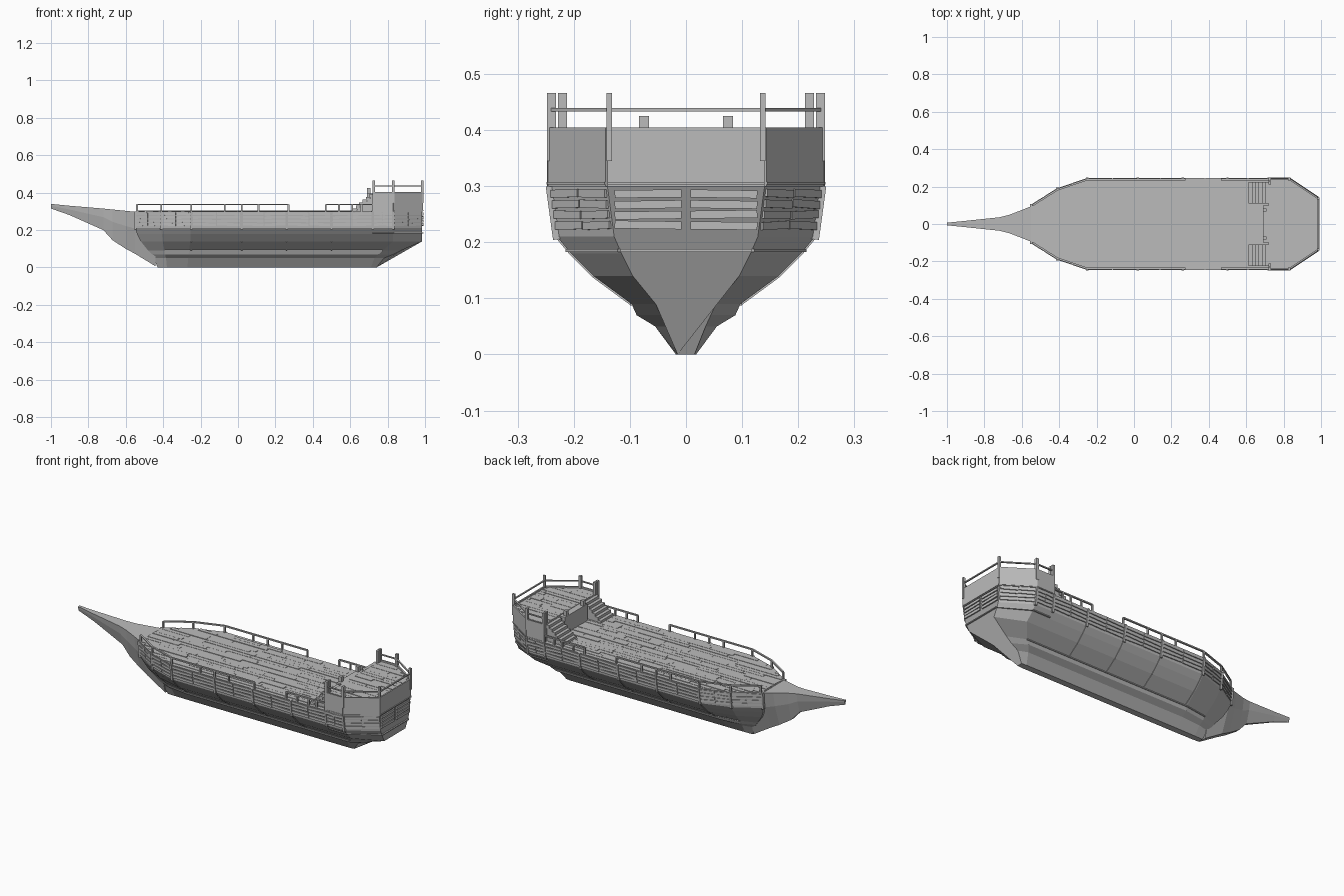
import bpy, bmesh, random
from mathutils import Vector, Matrix

random.seed(4)
if "Cube" in bpy.data.objects:
    bpy.data.objects.remove(bpy.data.objects["Cube"])

wood = bpy.data.materials.new("grey wood")
wood.use_nodes = True
wood.diffuse_color = (0.5, 0.5, 0.5, 1)
wood.node_tree.nodes["Principled BSDF"].inputs["Base Color"].default_value = (0.5, 0.5, 0.5, 1)


def finish(bm, name):
    bmesh.ops.recalc_face_normals(bm, faces=bm.faces)
    mesh = bpy.data.meshes.new(name)
    bm.to_mesh(mesh)
    bm.free()
    mesh.materials.append(wood)
    obj = bpy.data.objects.new(name, mesh)
    bpy.context.collection.objects.link(obj)


def beam(bm, a, b, width, height):
    """Box running from a to b."""
    a, b = Vector(a), Vector(b)
    along = (b - a).normalized()
    ref = Vector((1, 0, 0)) if abs(along.z) > 0.9 else Vector((0, 0, 1))
    side = ref.cross(along).normalized()
    up = along.cross(side)
    rot = Matrix((along, side, up)).transposed().to_4x4()
    size = Matrix.Diagonal(((b - a).length, width, height, 1))
    bmesh.ops.create_cube(bm, size=1, matrix=Matrix.Translation((a + b) / 2) @ rot @ size)


def box(bm, x, y, z):
    """Box from three (low, high) ranges."""
    lo, hi = Vector((x[0], y[0], z[0])), Vector((x[1], y[1], z[1]))
    size = Matrix.Diagonal((*(hi - lo), 1))
    bmesh.ops.create_cube(bm, size=1, matrix=Matrix.Translation((lo + hi) / 2) @ size)


def loft(bm, rings):
    rows = [[bm.verts.new(p) for p in ring] for ring in rings]
    n = len(rows[0])
    for r, s in zip(rows, rows[1:]):
        for i in range(n):
            bm.faces.new((r[i], r[(i + 1) % n], s[(i + 1) % n], s[i]))
    bm.faces.new(rows[0])
    bm.faces.new(rows[-1])


def lerp(x, xs, ys):
    if x <= xs[0]:
        return ys[0]
    for i in range(len(xs) - 1):
        if x <= xs[i + 1]:
            return ys[i] + (ys[i + 1] - ys[i]) * (x - xs[i]) / (xs[i + 1] - xs[i])
    return ys[-1]


# Hull section: heights, half widths amidships, and the shapes of the two ends
LEVELS = [0, 0.05, 0.07, 0.09, 0.14, 0.18, 0.21, 0.30]
MID = [0.018, 0.055, 0.088, 0.097, 0.165, 0.205, 0.23, 0.243]
BOW_X = [-0.43, -0.45, -0.465, -0.48, -0.52, -0.54, -0.55, -0.55]
BOW_Y = [0.015, 0.03, 0.038, 0.045, 0.065, 0.08, 0.092, 0.10]
STERN_X = [0.74, 0.78, 0.83, 0.87, 0.985, 0.985, 0.985, 0.985]
STERN_Y = [0.015, 0.035, 0.044, 0.054, 0.095, 0.115, 0.128, 0.14]


def stations(z):
    """Hull outline at one height, as (x, half width)."""
    mid, bx, by, sx, sy = (lerp(z, LEVELS, t) for t in (MID, BOW_X, BOW_Y, STERN_X, STERN_Y))
    bow, stern = (bx + 0.55) / 0.12, (0.985 - sx) / 0.245
    return [(bx, by), (-0.41 + 0.03 * bow, by + (mid - by) * 0.62), (-0.25 - 0.02 * bow, mid),
            (0.02, mid), (0.26, mid), (0.5, mid), (0.72 - 0.05 * stern, mid),
            (0.83 - 0.12 * stern, mid), (sx, sy)]


def wall(x, z):
    line = stations(z)
    return lerp(x, [p[0] for p in line], [p[1] for p in line])


outlines = [stations(z) for z in LEVELS]
bm = bmesh.new()
rings = []
for i in range(9):
    half = [(o[i][0], o[i][1], z) for o, z in zip(outlines, LEVELS)]
    rings.append(half + [(x, -y, z) for x, y, z in reversed(half)])
loft(bm, rings)
finish(bm, "hull")

# Beak in front of the bow: x, half width, bottom, top
bm = bmesh.new()
rings = []
for x, w, lo, hi in ((-1, 0.007, 0.315, 0.34), (-0.9, 0.017, 0.28, 0.33), (-0.72, 0.036, 0.20, 0.315),
                     (-0.67, 0.048, 0.145, 0.31), (-0.6, 0.075, 0.10, 0.303),
                     (-0.55, 0.095, 0.073, 0.298), (-0.44, 0.09, 0.006, 0.298)):
    m = lo + (hi - lo) * 0.6
    half = [(x, w * 0.25, lo), (x, w * 0.8, m), (x, w, hi)]
    rings.append(half + [(a, -b, c) for a, b, c in reversed(half)])
loft(bm, rings)
finish(bm, "beak")

# Ribs, side planks and the strips round the stern
ribs, planks, strips = bmesh.new(), bmesh.new(), bmesh.new()
edges = [p[0] for p in stations(0.30)]
for s in (-1, 1):
    for x in edges[:-1]:
        beam(ribs, (x, s * wall(x, 0.21), 0.205), (x, s * wall(x, 0.30), 0.30), 0.014, 0.012)
    for x in edges[2:6]:
        for lo, hi in zip(LEVELS[3:6], LEVELS[4:7]):
            beam(ribs, (x, s * wall(x, lo), lo), (x, s * wall(x, hi), hi), 0.006, 0.006)
    for x0, x1 in zip(edges, edges[1:]):
        for k in range(4):
            z = 0.23 + 0.019 * k
            for f0, f1 in ((0.03, 0.49), (0.51, 0.97)):
                a, b = x0 + (x1 - x0) * f0, x0 + (x1 - x0) * f1
                j = random.uniform(-0.002, 0.002)
                beam(planks, (a, s * wall(a, z), z + j), (b, s * wall(b, z), z - j), 0.009, 0.014)
    for k in range(4):
        z = 0.23 + 0.019 * k
        beam(planks, (0.987, s * 0.008, z), (0.987, s * 0.127, z + random.uniform(-0.002, 0.002)), 0.010, 0.014)
    for z in (0.185, 0.305):
        line = stations(z)[-3:]
        for (xa, ya), (xb, yb) in zip(line, line[1:]):
            beam(strips, (xa, s * ya, z), (xb, s * yb, z), 0.012, 0.005)
    # Chine strip low on the hull
    line = stations(0.09)
    for (xa, ya), (xb, yb) in zip(line[1:], line[2:-1]):
        beam(strips, (xa, s * ya, 0.09), (xb, s * yb, 0.09), 0.006, 0.006)
for z in (0.185, 0.305):
    x, y = stations(z)[-1]
    beam(strips, (x, -y, z), (x, y, z), 0.016, 0.005)
finish(ribs, "hull_ribs")
finish(planks, "side_planks")
finish(strips, "trim_strips")


def deck(name, start, stop, z):
    """Staggered boards kept inside the hull outline."""
    bm = bmesh.new()
    pitch = 0.0235
    for r in range(-10, 11):
        y = r * pitch
        inside = [start + 0.005 * i for i in range(int((stop - start) / 0.005) + 1)
                  if wall(start + 0.005 * i, 0.3) >= abs(y) + pitch * 0.5]
        if not inside:
            continue
        x, end = inside[0], inside[-1]
        while x < end - 0.01:
            nxt = min(end, x + random.uniform(0.1, 0.32))
            top = z + random.uniform(0.001, 0.004)
            box(bm, (x, nxt - 0.002), (y - pitch * 0.48, y + pitch * 0.48), (z - 0.004, top))
            x = nxt
    finish(bm, name)


deck("main_deck_boards", -0.545, 0.715, 0.30)
deck("stern_deck_boards", 0.725, 0.98, 0.396)

# Raised stern deck with a low rim
edge = [(0.72, 0.243), (0.83, 0.243), (0.985, 0.14)]
bm = bmesh.new()
loop = edge + [(x, -y) for x, y in reversed(edge)]
loft(bm, [[(x, y, z) for x, y in loop] for z in (0.295, 0.396)])
for (xa, ya), (xb, yb) in zip(loop, loop[1:]):
    beam(bm, (xa, ya, 0.352), (xb, yb, 0.352), 0.008, 0.105)
finish(bm, "stern_castle")

# Block between the stairs, with short corner posts
bm = bmesh.new()
box(bm, (0.69, 0.725), (-0.10, 0.10), (0.30, 0.396))
for s in (-1, 1):
    beam(bm, (0.70, s * 0.075, 0.30), (0.70, s * 0.075, 0.425), 0.018, 0.018)
finish(bm, "stair_block")

# Stairs on both sides
bm = bmesh.new()
steps = 6
for s in (-1, 1):
    for i in range(steps):
        x = 0.612 + 0.018 * i
        top = 0.316 + 0.0155 * i
        box(bm, (x, x + 0.022), sorted((s * 0.11, s * 0.225)), (top - 0.02, top))
        box(bm, (x + 0.006, 0.722), sorted((s * 0.115, s * 0.22)), (0.299, top - 0.01))
finish(bm, "stairs")

# Main rail, open at the gangway
bm = bmesh.new()
for s in (-1, 1):
    for run in ((-0.54, -0.41, -0.25, -0.07, 0.02, 0.11, 0.27), (0.47, 0.54, 0.61, 0.66, 0.72)):
        pts = [Vector((x, s * (wall(x, 0.3) - 0.005), 0.337)) for x in run]
        for p in pts:
            beam(bm, (p.x, p.y, 0.295), p, 0.009, 0.009)
        for a, b in zip(pts, pts[1:]):
            beam(bm, a, b, 0.010, 0.007)
finish(bm, "main_rail")

# Stern posts and rail
bm = bmesh.new()
posts = [(0.725, 0.22), (0.83, 0.24), (0.985, 0.137)]
loop = posts + [(x, -y) for x, y in reversed(posts)]
for x, y in loop:
    w = 0.010 if x > 0.9 else 0.016
    beam(bm, (x, y, 0.345), (x, y, 0.466), w, 0.014)
for s in (-1, 1):
    beam(bm, (0.725, s * 0.24, 0.30), (0.725, s * 0.24, 0.466), 0.016, 0.014)
    beam(bm, (0.725, s * 0.24, 0.436), (0.83, s * 0.24, 0.436), 0.008, 0.006)
for (xa, ya), (xb, yb) in zip(loop[1:-1], loop[2:-1]):
    beam(bm, (xa, ya, 0.436), (xb, yb, 0.436), 0.008, 0.006)
finish(bm, "stern_rail")
